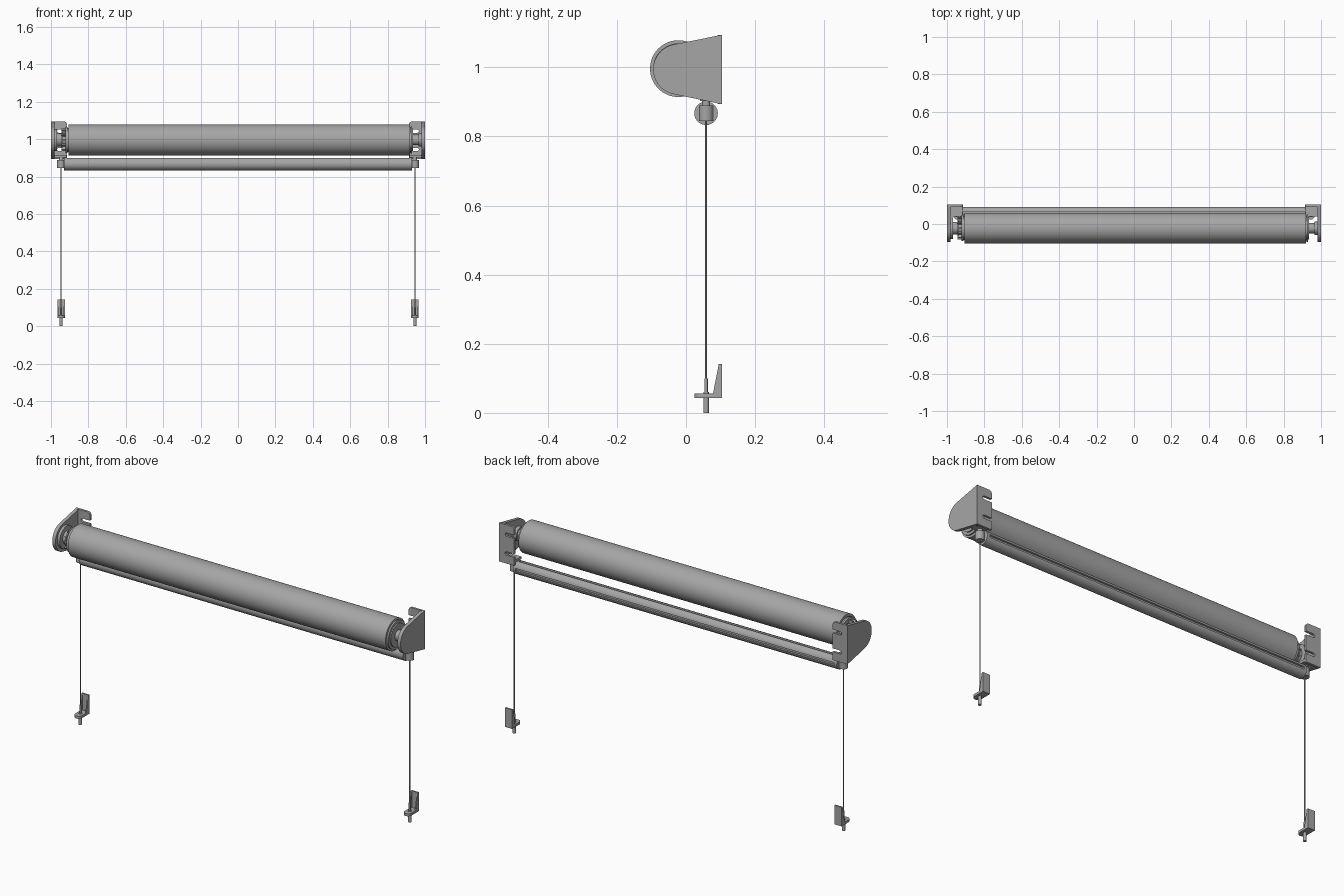
import bpy, bmesh, math
from mathutils import Vector

if "Cube" in bpy.data.objects:
    bpy.data.objects.remove(bpy.data.objects["Cube"], do_unlink=True)

grey = bpy.data.materials.new("neutral grey")
grey.use_nodes = True
COL = (0.38, 0.38, 0.38, 1)
grey.diffuse_color = COL
grey.node_tree.nodes["Principled BSDF"].inputs["Base Color"].default_value = COL

# Axis of the roller and of the bottom bar
RY, RZ = -0.022, 0.996
BY, BZ = 0.058, 0.867


def finish(name, bm, smooth=True):
    bmesh.ops.recalc_face_normals(bm, faces=bm.faces)
    me = bpy.data.meshes.new(name)
    bm.to_mesh(me)
    bm.free()
    me.materials.append(grey)
    ob = bpy.data.objects.new(name, me)
    bpy.context.collection.objects.link(ob)
    if smooth:
        bpy.ops.object.select_all(action='DESELECT')
        ob.select_set(True)
        bpy.context.view_layer.objects.active = ob
        bpy.ops.object.shade_smooth_by_angle(angle=math.radians(35))
    return ob


def prism(name, pts, axis, a, b):
    """Extrude a 2D outline along x (points y, z), y (points x, z) or z (points x, y)."""
    place = {'x': lambda p: (a, p[0], p[1]), 'y': lambda p: (p[0], a, p[1]),
             'z': lambda p: (p[0], p[1], a)}[axis]
    bm = bmesh.new()
    face = bm.faces.new([bm.verts.new(place(p)) for p in pts])
    out = bmesh.ops.extrude_face_region(bm, geom=[face])
    step = Vector([b - a if axis == c else 0 for c in 'xyz'])
    bmesh.ops.translate(bm, vec=step, verts=[v for v in out['geom'] if isinstance(v, bmesh.types.BMVert)])
    return finish(name, bm)


def arc(cx, cy, r, start, end, n):
    return [(cx + r * math.cos(math.radians(start + (end - start) * i / n)),
             cy + r * math.sin(math.radians(start + (end - start) * i / n))) for i in range(n + 1)]


def turned(name, profile, axis, origin, n=48):
    """Revolve (position along axis, radius) pairs; the ends are closed."""
    bm = bmesh.new()
    rings = []
    for t, r in profile:
        ring = []
        for i in range(n):
            c, s = r * math.cos(2 * math.pi * i / n), r * math.sin(2 * math.pi * i / n)
            co = (t, origin[0] + c, origin[1] + s) if axis == 'x' else (origin[0] + c, origin[1] + s, t)
            ring.append(bm.verts.new(co))
        rings.append(ring)
    for p, q in zip(rings, rings[1:]):
        for i in range(n):
            bm.faces.new((p[i], p[(i + 1) % n], q[(i + 1) % n], q[i]))
    bm.faces.new(rings[0])
    bm.faces.new(rings[-1])
    return finish(name, bm)


def box(name, x0, x1, y0, y1, z0, z1):
    return prism(name, [(x0, y0), (x1, y0), (x1, y1), (x0, y1)], 'z', z0, z1)


# Fabric roll with recessed ends
turned("fabric_roll", [(-0.893, 0.068), (-0.905, 0.068), (-0.905, 0.082), (0.92, 0.082),
                       (0.92, 0.068), (0.905, 0.068)], 'x', (RY, RZ), 96)

# Bottom bar: round extrusion with a slot on top and a groove at the back
bar = []
for start, end in ((12, 78), (102, 348)):
    bar += arc(BY, BZ, 0.034, start, end, max(8, (end - start) // 6))
    mid = 90 if end == 78 else 0
    bar += arc(BY, BZ, 0.025, mid - 14, mid + 14, 2)
prism("bottom_bar", bar, 'x', -0.925, 0.92)

# Drive mechanism on the right end: stacked discs with radial ribs
turned("drive_hub", [(-0.984, 0.058), (-0.968, 0.058), (-0.968, 0.034), (-0.945, 0.034),
                     (-0.945, 0.05), (-0.938, 0.05), (-0.938, 0.042), (-0.922, 0.042),
                     (-0.922, 0.07), (-0.912, 0.07), (-0.912, 0.064), (-0.89, 0.064)], 'x', (RY, RZ))
bm = bmesh.new()
for i in range(12):
    a = math.radians(30 * i)
    made = bmesh.ops.create_cube(bm, size=1)['verts']
    for v in made:
        x, y, z = v.co.x * 0.024, v.co.y * 0.006, 0.046 + v.co.z * 0.028
        v.co = (-0.932 + x, RY + y * math.cos(a) - z * math.sin(a), RZ + y * math.sin(a) + z * math.cos(a))
finish("drive_ribs", bm, False)

# Idle end on the left: collar and support pin
turned("idle_pin", [(0.90, 0.066), (0.922, 0.066), (0.922, 0.073), (0.93, 0.073), (0.93, 0.06),
                    (0.936, 0.06), (0.936, 0.028), (0.965, 0.028), (0.965, 0.036), (0.985, 0.036)],
       'x', (RY, RZ))

# Tapered cheek outline shared by both wall brackets
cheek = [(0.104, 1.094)] + arc(RY, RZ - 0.002, 0.073, 103, 257, 28) + [(0.104, 0.893)]

for s, side in ((1, "left"), (-1, "right")):
    cx = s * 0.946
    prism(side + "_bracket_cheek", cheek, 'x', s * 0.982, s * 1.0)

    # Wall plate with two open slots towards the middle and a rounded top corner
    plate = [(0.99, 0.893), (0.915, 0.893)]
    for z in (0.945, 1.043):
        plate += [(0.915, z - 0.009)] + arc(0.958, z, 0.009, -90, 90, 6) + [(0.915, z + 0.009)]
    plate += arc(0.93, 1.079, 0.015, 180, 90, 6) + [(0.99, 1.094)]
    prism(side + "_wall_plate", [(s * x, z) for x, z in plate], 'y', 0.092, 0.104)

    # Shelf at the foot of the bracket that anchors the cable
    box(side + "_cable_shelf", s * 0.918, s * 0.985, 0.04, 0.094, 0.903, 0.916)

    # Cable guide at the end of the bottom bar
    turned(side + "_bar_cap", [(s * 0.915, 0.034), (s * 0.93, 0.034)], 'x', (BY, BZ))
    turned(side + "_cable_guide", [(0.845, 0.021), (0.889, 0.021), (0.889, 0.012), (0.905, 0.012)],
           'z', (cx, BY), 32)

    # Guide cable with its lower tensioning pin
    turned(side + "_cable", [(0.09, 0.0028), (0.91, 0.0028)], 'z', (cx, BY), 12)
    turned(side + "_tension_pin", [(0.0, 0.008), (0.043, 0.008), (0.06, 0.008), (0.06, 0.005), (0.1, 0.005)],
           'z', (cx, BY), 24)

    # Lower bracket: rounded foot, back plate and two tapering side ribs
    foot = [(cx + 0.02, 0.104), (cx - 0.02, 0.104)] + arc(cx, 0.044, 0.02, 180, 360, 16)
    prism(side + "_lower_foot", foot, 'z', 0.043, 0.056)
    box(side + "_lower_plate", cx - 0.02, cx + 0.02, 0.096, 0.104, 0.043, 0.142)
    rib = [(0.104, 0.05), (0.077, 0.05), (0.095, 0.142), (0.104, 0.142)]
    for e in (-1, 1):
        prism(side + "_lower_rib", rib, 'x', cx + e * 0.02, cx + e * 0.014)
